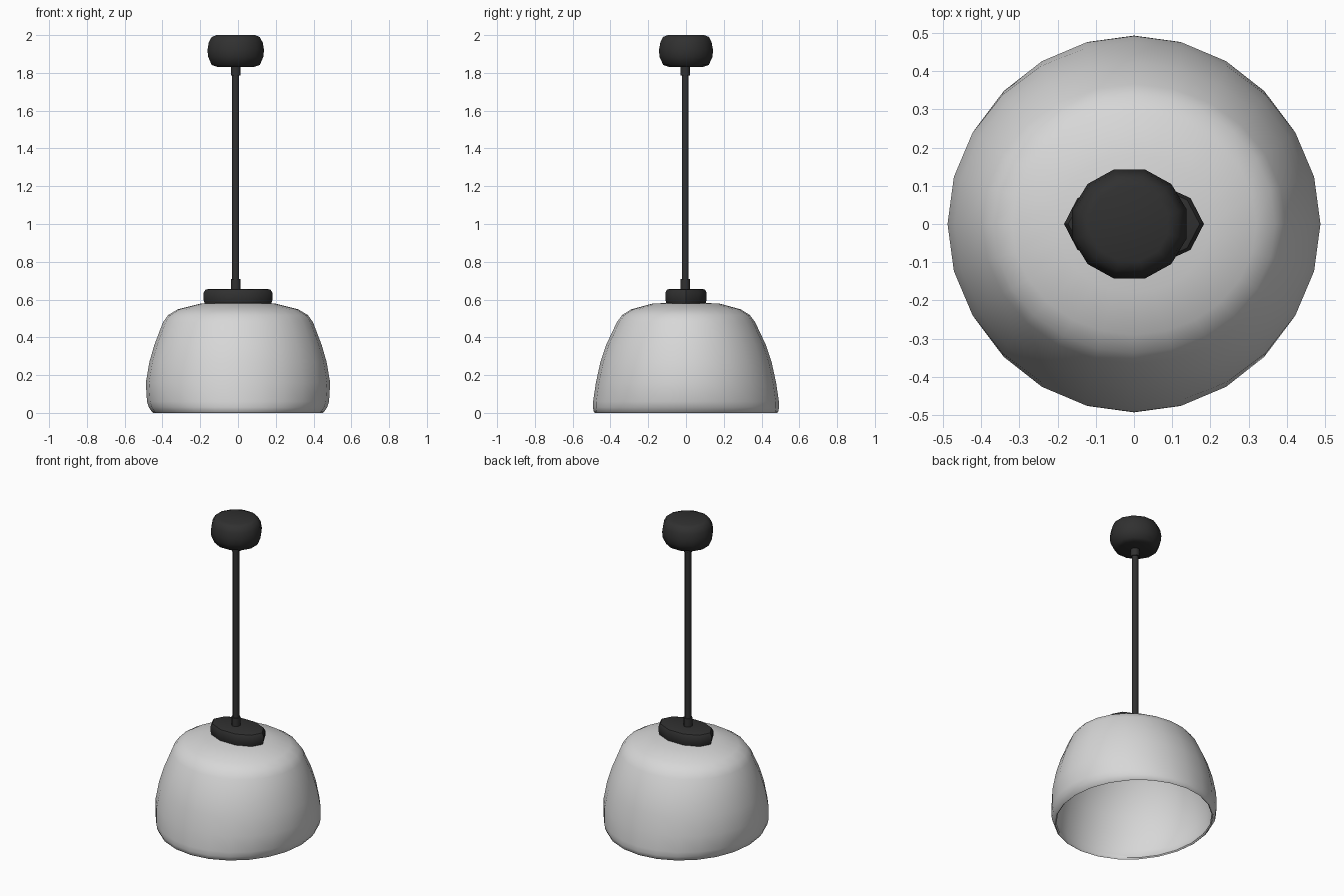
import bpy, bmesh, math

if "Cube" in bpy.data.objects:
    bpy.data.objects.remove(bpy.data.objects["Cube"])


def material(name, rgb):
    m = bpy.data.materials.new(name)
    m.diffuse_color = (*rgb, 1)
    m.use_nodes = True
    m.node_tree.nodes["Principled BSDF"].inputs["Base Color"].default_value = m.diffuse_color
    return m


SHADE = material("pale grey enamel", (0.68, 0.68, 0.68))
DARK = material("black metal", (0.03, 0.03, 0.03))


def loft(name, profile, sides, mat, center=(0, 0), turn=0.0, angle=40):
    """Closed stack of elliptical rings; profile rows are (rx, ry, z)."""
    bm = bmesh.new()
    rings = []
    for rx, ry, z in profile:
        ring = []
        for i in range(sides):
            a = 2 * math.pi * i / sides + turn
            ring.append(bm.verts.new((center[0] + rx * math.cos(a),
                                      center[1] + ry * math.sin(a), z)))
        rings.append(ring)
    for lo, hi in zip(rings, rings[1:]):
        for i in range(sides):
            j = (i + 1) % sides
            bm.faces.new((lo[i], lo[j], hi[j], hi[i]))
    bm.faces.new(rings[0][::-1])
    bm.faces.new(rings[-1])
    bmesh.ops.recalc_face_normals(bm, faces=bm.faces)
    me = bpy.data.meshes.new(name)
    bm.to_mesh(me)
    bm.free()
    me.materials.append(mat)
    ob = bpy.data.objects.new(name, me)
    bpy.context.collection.objects.link(ob)
    bpy.ops.object.select_all(action='DESELECT')
    ob.select_set(True)
    bpy.context.view_layer.objects.active = ob
    bpy.ops.object.shade_smooth_by_angle(angle=math.radians(angle))
    return ob


# Shade: outer skin, then inner skin, joined around the open rim
outer = [(0.20, 0.18, 0.578), (0.32, 0.29, 0.548), (0.37, 0.338, 0.518),
         (0.397, 0.366, 0.48), (0.443, 0.423, 0.36), (0.469, 0.453, 0.27),
         (0.488, 0.477, 0.16), (0.482, 0.492, 0.06), (0.472, 0.493, 0.03),
         (0.455, 0.488, 0.005)]
T = 0.014
inner = [(rx - T, ry - T, z if z > 0.4 else z + 0.002) for rx, ry, z in outer[::-1]]
inner = [(rx, ry, z - T if z > 0.4 else z) for rx, ry, z in inner]
loft("lamp_shade", [(0.03, 0.03, 0.586)] + outer
     + [(0.448, 0.481, 0.0)] + inner + [(0.03, 0.03, 0.57)], 24, SHADE, angle=60)

# Oval cap on top of the shade
loft("shade_cap", [(0.175, 0.108, 0.575), (0.183, 0.115, 0.60),
                   (0.183, 0.115, 0.635), (0.172, 0.107, 0.652),
                   (0.15, 0.09, 0.657)], 10, DARK)

# Hanging rod with a collar at each end
C = (-0.012, -0.004)
loft("rod", [(0.02, 0.02, 0.65), (0.02, 0.02, 1.85)], 8, DARK, C, math.pi / 8, 50)
for name, z0, z1 in (("lower_collar", 0.65, 0.71), ("upper_collar", 1.785, 1.85)):
    loft(name, [(0.027, 0.027, z0), (0.027, 0.027, z1)], 8, DARK, C, math.pi / 8, 50)

# Rounded ceiling mount
loft("ceiling_mount", [(0.10, 0.095, 1.832), (0.132, 0.125, 1.842),
                       (0.151, 0.145, 1.885), (0.155, 0.148, 1.92),
                       (0.148, 0.141, 1.96), (0.132, 0.126, 1.99),
                       (0.105, 0.10, 2.0)], 12, DARK, (-0.012, 0), math.pi / 12, 60)
